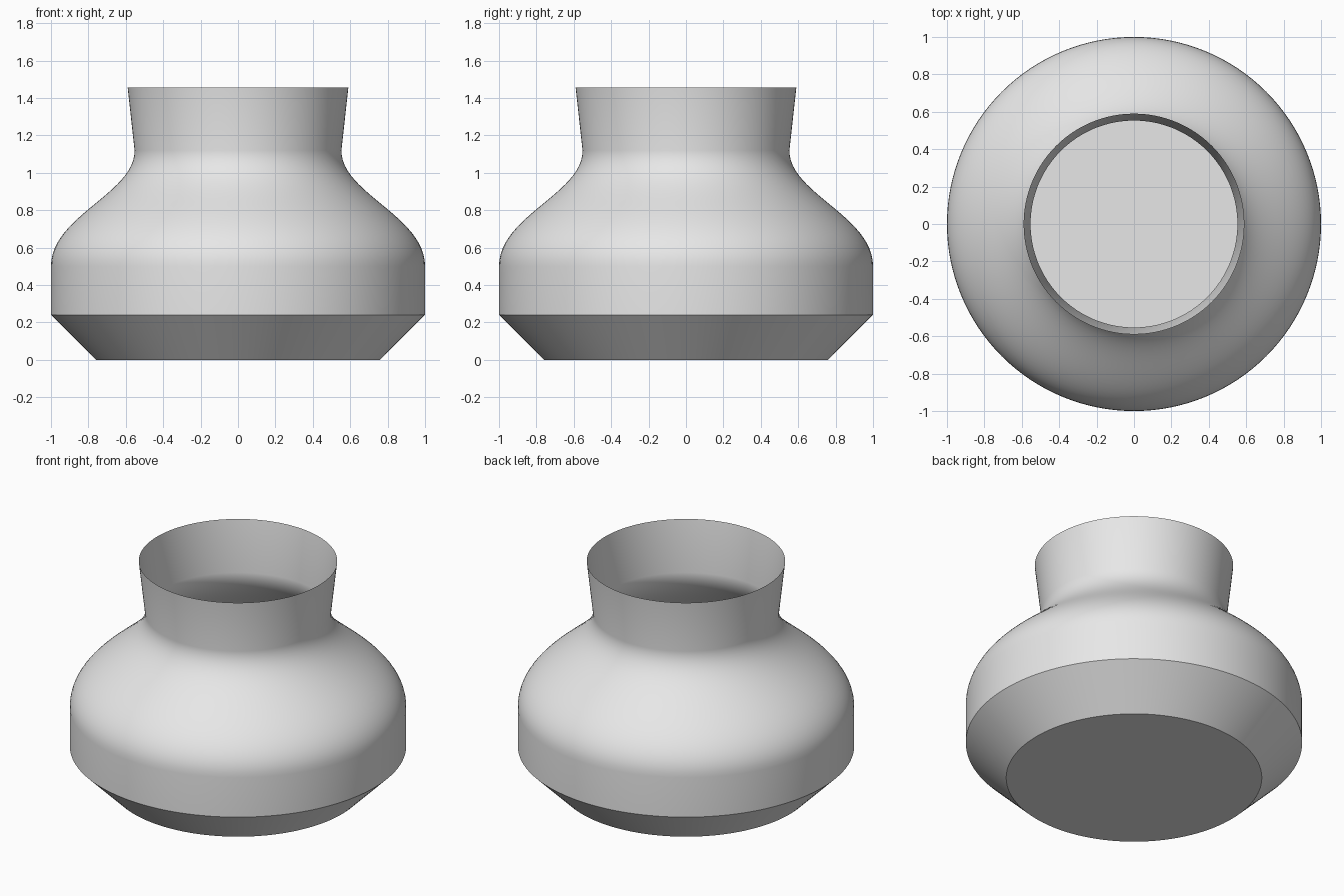
import bpy
import bmesh
import math
from mathutils import Vector
from mathutils.geometry import interpolate_bezier

SEGMENTS = 128

cube = bpy.data.objects.get("Cube")
if cube:
    bpy.data.objects.remove(cube, do_unlink=True)

# Plain grey clay
clay = bpy.data.materials.new("grey clay")
clay.use_nodes = True
colour = (0.8, 0.8, 0.8, 1)
clay.diffuse_color = colour
clay.node_tree.nodes["Principled BSDF"].inputs["Base Color"].default_value = colour

# Profile: sloped foot, straight belly, curved shoulder, flared neck
shoulder = interpolate_bezier(Vector((1, 0.5)), Vector((1, 0.77)),
                              Vector((0.55, 0.89)), Vector((0.553, 1.12)), 25)
profile = [Vector((0.76, 0)), Vector((1, 0.24)), *shoulder, Vector((0.59, 1.455))]

# Thin open shell turned around the z axis, closed by a flat base
bm = bmesh.new()
rings = []
for point in profile:
    radius, height = point[0], point[1]
    ring = []
    for i in range(SEGMENTS):
        angle = math.tau * i / SEGMENTS
        ring.append(bm.verts.new((radius * math.cos(angle), radius * math.sin(angle), height)))
    rings.append(ring)
for low, high in zip(rings, rings[1:]):
    for i in range(SEGMENTS):
        j = (i + 1) % SEGMENTS
        bm.faces.new((low[i], low[j], high[j], high[i]))
bm.faces.new(reversed(rings[0]))

mesh = bpy.data.meshes.new("vase_body")
bm.to_mesh(mesh)
bm.free()
mesh.materials.append(clay)
vase = bpy.data.objects.new("vase_body", mesh)
bpy.context.collection.objects.link(vase)

# Smooth walls, crisp foot edges
bpy.ops.object.select_all(action="DESELECT")
vase.select_set(True)
bpy.context.view_layer.objects.active = vase
bpy.ops.object.shade_smooth_by_angle(angle=math.radians(30))
